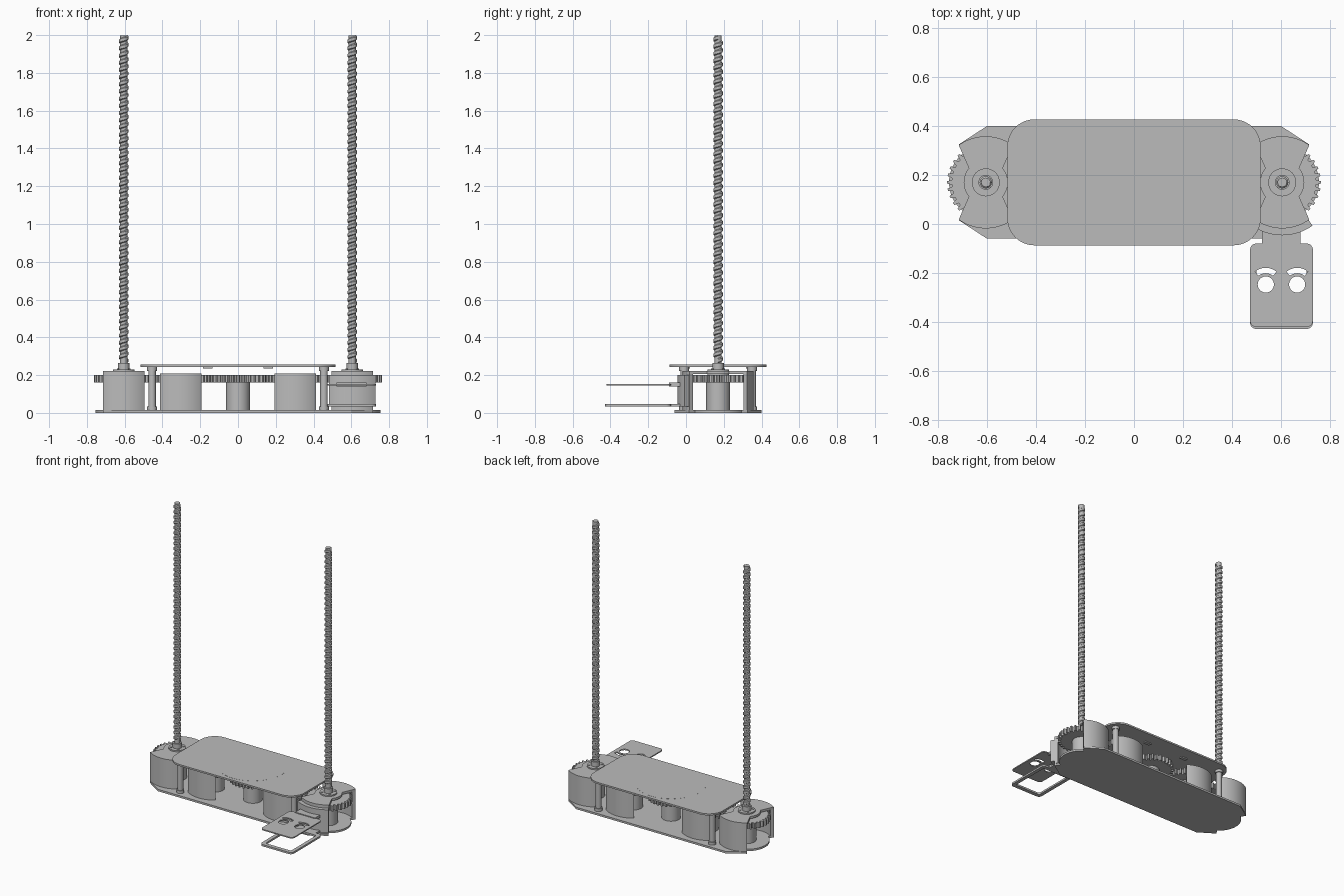
import bpy, bmesh
from math import sin, cos, pi, radians

if "Cube" in bpy.data.objects:
    bpy.data.objects.remove(bpy.data.objects["Cube"])

grey = bpy.data.materials.new("plain grey")
grey.use_nodes = True
grey.diffuse_color = (0.5, 0.5, 0.5, 1)
grey.node_tree.nodes["Principled BSDF"].inputs["Base Color"].default_value = (0.5, 0.5, 0.5, 1)

CY = 0.17          # shared y of all gear axes
STEP = 0.3025      # spacing of the gear axes


# Outline helpers: each gives a list of (x, y) points
def arc(cx, cy, r, a0, a1, n=24):
    angles = [radians(a0 + (a1 - a0) * i / n) for i in range(n + 1)]
    return [(cx + r * cos(a), cy + r * sin(a)) for a in angles]


def circle(cx, cy, r, n=40):
    return arc(cx, cy, r, 0, 360, n)[:-1]


def sector(cx, cy, r0, r1, a0, a1):
    return arc(cx, cy, r1, a0, a1) + arc(cx, cy, r0, a1, a0)


def rounded(x0, x1, y0, y1, r):
    return (arc(x1 - r, y1 - r, r, 0, 90, 10) + arc(x0 + r, y1 - r, r, 90, 180, 10)
            + arc(x0 + r, y0 + r, r, 180, 270, 10) + arc(x1 - r, y0 + r, r, 270, 360, 10))


def rect(x0, x1, y0, y1):
    return [(x0, y0), (x1, y0), (x1, y1), (x0, y1)]


def finish(ob):
    bpy.ops.object.select_all(action='DESELECT')
    ob.select_set(True)
    bpy.context.view_layer.objects.active = ob
    bpy.ops.object.convert(target='MESH')
    bm = bmesh.new()
    bm.from_mesh(ob.data)
    bmesh.ops.remove_doubles(bm, verts=bm.verts, dist=0.00005)
    bmesh.ops.recalc_face_normals(bm, faces=bm.faces)
    bm.to_mesh(ob.data)
    bm.free()
    ob.data.materials.clear()
    ob.data.materials.append(grey)
    bpy.ops.object.shade_smooth_by_angle(angle=radians(30))
    return ob


def slab(name, z0, z1, *loops):
    """Extrude outlines from z0 to z1; inner outlines become holes."""
    cu = bpy.data.curves.new(name, 'CURVE')
    cu.dimensions = '2D'
    cu.fill_mode = 'BOTH'
    cu.extrude = (z1 - z0) / 2
    for pts in loops:
        sp = cu.splines.new('POLY')
        sp.points.add(len(pts) - 1)
        for p, (x, y) in zip(sp.points, pts):
            p.co = (x, y, 0, 1)
        sp.use_cyclic_u = True
    ob = bpy.data.objects.new(name, cu)
    ob.location.z = (z0 + z1) / 2
    bpy.context.collection.objects.link(ob)
    return finish(ob)


def gear(name, cx, phase, teeth=32):
    pts = []
    for i in range(teeth):
        for f, r in ((-0.34, 0.139), (-0.16, 0.158), (0.16, 0.158), (0.34, 0.139)):
            a = 2 * pi * (i + f + phase) / teeth
            pts.append((cx + r * cos(a), CY + r * sin(a)))
    slab(name, 0.16, 0.2, pts)


def screw(name, cx, pitch=0.038, turns=45):
    profile = [(0.018, 0), (0.018, 0.3), (0.025, 0.45), (0.025, 0.85), (0.018, 1)]
    me = bpy.data.meshes.new(name)
    me.from_pydata([(r, 0, t * pitch) for r, t in profile],
                   [(i, i + 1) for i in range(len(profile) - 1)], [])
    ob = bpy.data.objects.new(name, me)
    ob.location = (cx, CY, 2 - pitch * (turns + 1))
    bpy.context.collection.objects.link(ob)
    mod = ob.modifiers.new("thread", 'SCREW')
    mod.screw_offset = pitch
    mod.iterations = turns
    mod.steps = mod.render_steps = 16
    finish(ob)


# Base plate with chamfered corners and rounded ends
right_end = ([(0.6, -0.06), (0.715, 0.015)] + arc(2 * STEP, CY, 0.15, -55, 55)
             + [(0.715, 0.325), (0.6, 0.4)])
slab("base_plate", 0, 0.014, right_end + [(-x, y) for x, y in reversed(right_end)])

# Top plate with its flush disc and small clips below
slab("top_plate", 0.243, 0.255, rounded(-0.517, 0.517, -0.087, 0.427, 0.11))
slab("top_disc", 0.244, 0.2555, circle(0, CY, 0.232, 64))
for sx in (-1, 1):
    for sy in (-1, 1):
        x, y = sx * 0.16, CY + sy * 0.16
        slab("disc_clip", 0.235, 0.243, rect(x - 0.025, x + 0.025, y - 0.012, y + 0.012))

# Posts with collars
for sx in (-1, 1):
    for y in (-0.01, 0.35):
        slab("post", 0.014, 0.243, circle(sx * 0.455, y, 0.02, 24))
        for z in (0.014, 0.223):
            slab("post_collar", z, z + 0.02, circle(sx * 0.455, y, 0.026, 24))

# Row of five meshing gears on round motors
for i in range(-2, 3):
    slab("motor", 0.014, 0.16, circle(i * STEP, CY, 0.063))
    gear("gear", i * STEP, 0.5 * (i % 2))

# Curved housing walls in front of and behind the outer four gears
for i in (-2, -1, 1, 2):
    for mid in (90, 270):
        slab("housing_wall", 0.014, 0.208,
             sector(i * STEP, CY, 0.165, 0.188, mid - 36, mid + 36))

# End housings: bow-tie cap, hub, bolts and lead screw
for sx in (-1, 1):
    cx = sx * 2 * STEP
    cap = []
    for mid in (90, 270):
        cap += arc(cx, CY, 0.188, mid - 36, mid + 36)
        cap += arc(cx, CY, 0.09, mid + 50, mid + 130)
    slab("housing_cap", 0.206, 0.222, cap)
    slab("hub_disc", 0.2, 0.231, circle(cx, CY, 0.057))
    slab("hub_collar", 0.2, 0.265, circle(cx, CY, 0.03))
    for k in range(4):
        a = pi / 4 + k * pi / 2
        slab("hub_bolt", 0.23, 0.235, circle(cx + 0.043 * cos(a), CY + 0.043 * sin(a), 0.006, 12))
    slab("screw_core", 0.2, 1.998, circle(cx, CY, 0.019, 24))
    screw("screw_thread", cx)

# Curved bracket on the front of the left housing
slab("arm_bracket", 0.035, 0.2, sector(2 * STEP, CY, 0.186, 0.216, 235, 305))

# Upper arm plate with round holes and curved slots
holes = []
for hx in (0.538, 0.666):
    holes.append(circle(hx, -0.247, 0.033, 32))
    holes.append(sector(hx, -0.247, 0.046, 0.068, 50, 130))
slab("upper_arm_plate", 0.146, 0.154, rounded(0.474, 0.73, -0.42, -0.08, 0.025), *holes)
slab("upper_arm_neck", 0.14, 0.16, rect(0.522, 0.68, -0.09, -0.02))

# Lower arm: open rectangular frame
slab("lower_arm_frame", 0.035, 0.048, rounded(0.474, 0.73, -0.428, -0.08, 0.025),
     rounded(0.5, 0.704, -0.4, -0.11, 0.012))
slab("lower_arm_neck", 0.035, 0.048, rect(0.522, 0.68, -0.085, -0.02))
